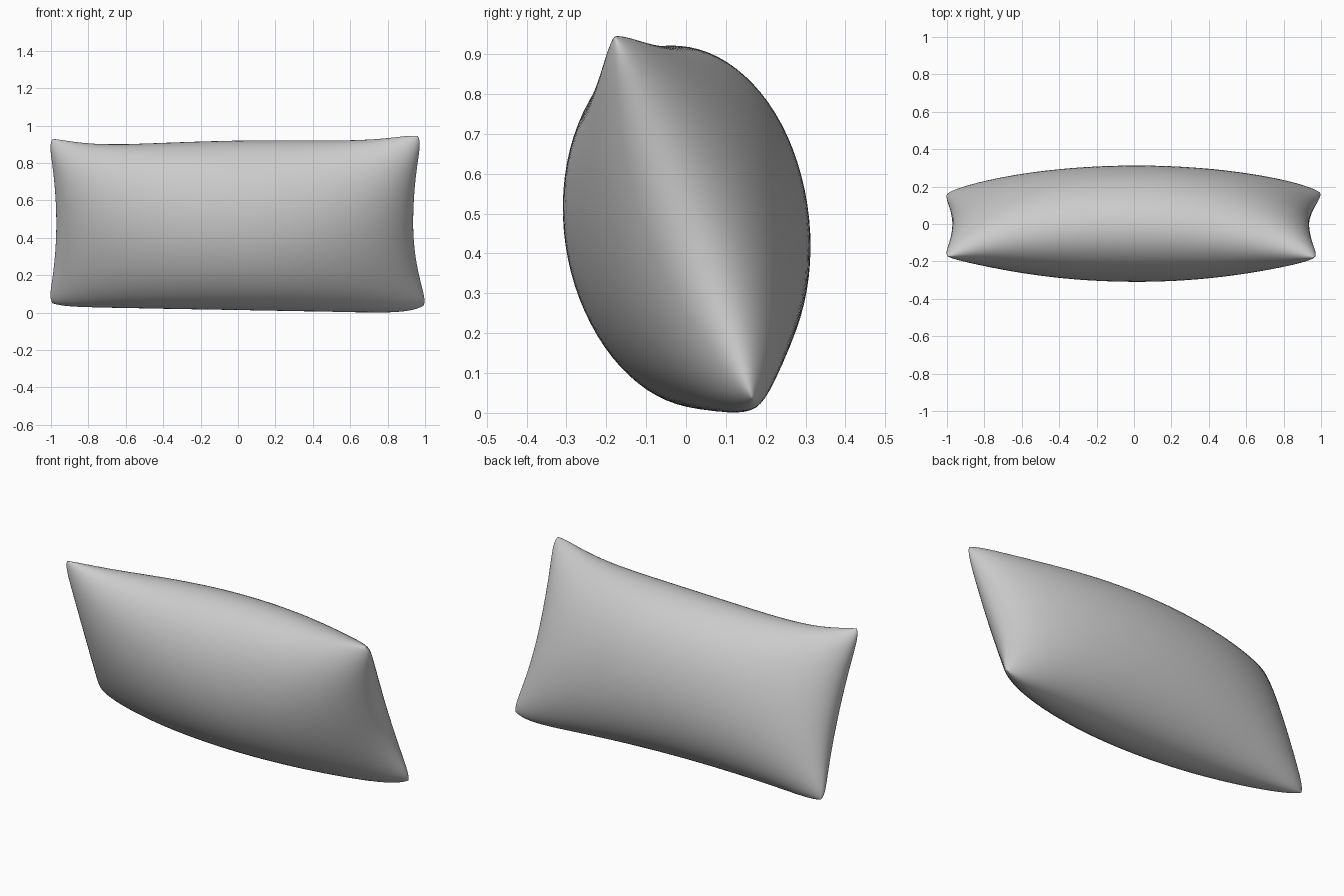
import bpy, bmesh
from math import sin, sqrt, pi
from mathutils import Vector

if "Cube" in bpy.data.objects:
    bpy.data.objects.remove(bpy.data.objects["Cube"])

# Pillow frame: leaning plane, its long side along x
ALONG = Vector((0, -0.357, 0.934))    # up the pillow's face
NORMAL = Vector((0, 0.934, 0.357))    # through its thickness
CENTRE = Vector((0, 0, 0.475))


def pillow_point(s, t, side):
    """Map the unit square to one puffed side; corners flare, edges pull in."""
    h = side * 0.318 * sqrt(max(0, (1 - s * s) * (1 - t * t)))
    pull = 0.08 if s > 0 else 0.045
    x = s * (1.017 - pull * (1 - t * t)) * (1 - 0.025 * t ** 16)
    if s > 0 and t > 0:
        x -= 0.03 * s ** 4 * t ** 2       # upper right corner is shorter
    if t > 0:                             # upper edge flares at its corners
        half = 0.433 + 0.085 * abs(s) ** 5
    else:                                 # lower edge is weighed down
        half = 0.452 + 0.045 * s * s - 0.012 * s ** 8
    v = t * half * (1 - 0.045 * s ** 16)
    v *= 1 + 0.045 * s * (1 - 0.65 * s ** 8)
    v += 0.25 * h                         # stuffing sags across the seam
    return CENTRE + Vector((x, 0, 0)) + ALONG * v + NORMAL * h


# Front and back sheets, welded along the seam
bm = bmesh.new()
for side in (-1, 1):
    grid = bmesh.ops.create_grid(bm, x_segments=64, y_segments=40, size=1)
    for vert in grid["verts"]:
        s, t = (sin(c * pi / 2) for c in vert.co.xy)
        vert.co = pillow_point(s, t, side)
bmesh.ops.remove_doubles(bm, verts=bm.verts, dist=1e-5)
bmesh.ops.recalc_face_normals(bm, faces=bm.faces)
for face in bm.faces:
    face.smooth = True

mesh = bpy.data.meshes.new("pillow")
bm.to_mesh(mesh)
bm.free()
pillow = bpy.data.objects.new("pillow", mesh)
bpy.context.collection.objects.link(pillow)

# Soften the seam and corners
soften = pillow.modifiers.new("soften", 'SMOOTH')
soften.factor = 0.5
soften.iterations = 5
